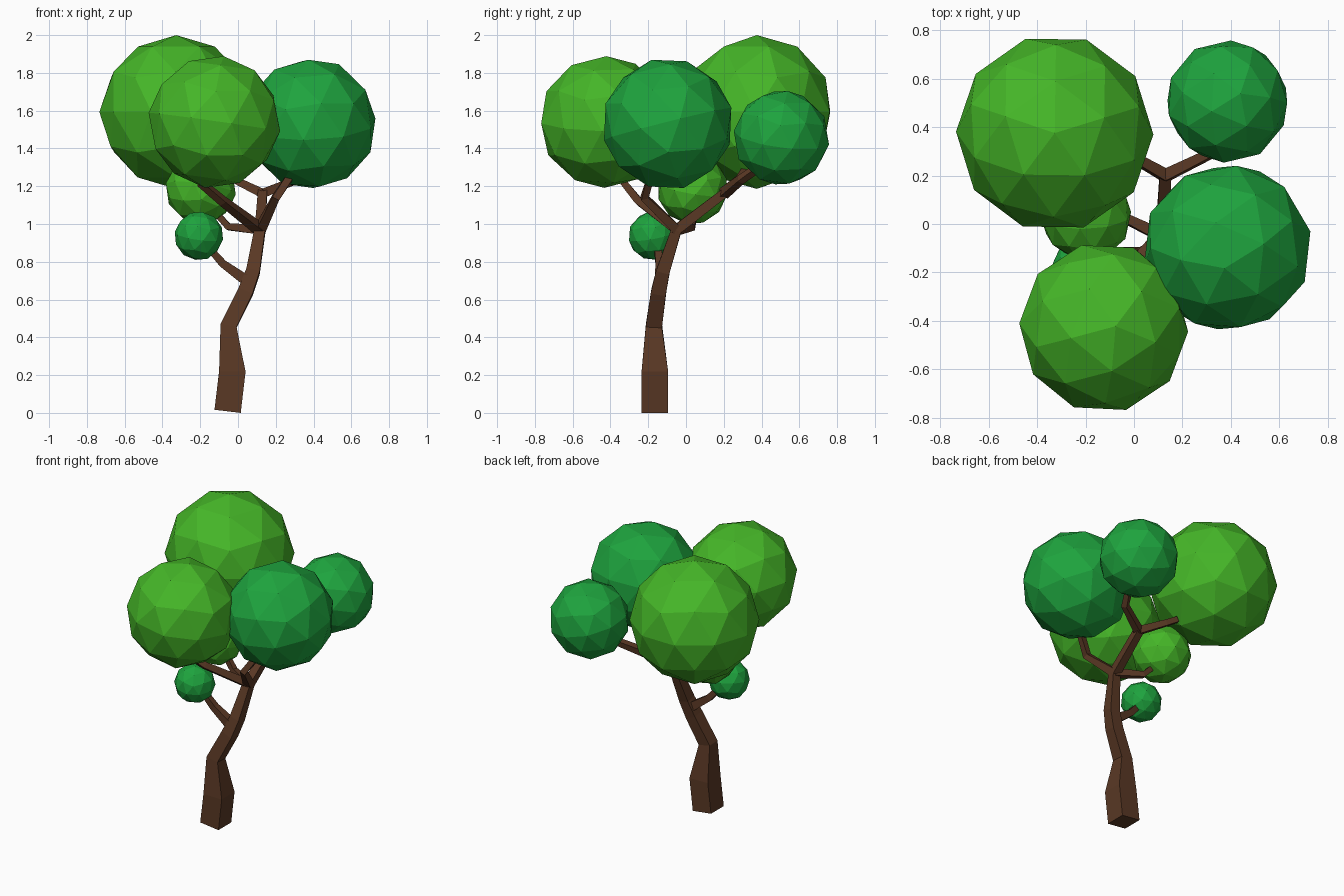
import bpy, bmesh
from mathutils import Vector, Euler

if "Cube" in bpy.data.objects:
    bpy.data.objects.remove(bpy.data.objects["Cube"])


def material(name, color):
    m = bpy.data.materials.new(name)
    m.diffuse_color = (*color, 1)
    m.use_nodes = True
    m.node_tree.nodes["Principled BSDF"].inputs["Base Color"].default_value = m.diffuse_color
    return m


BARK = material("bark", (0.102, 0.04, 0.018))
LIGHT = material("light_leaf", (0.06, 0.47, 0.021))
DARK = material("dark_leaf", (0.013, 0.37, 0.048))


def finish(name, bm, mat):
    bmesh.ops.recalc_face_normals(bm, faces=bm.faces)
    me = bpy.data.meshes.new(name)
    bm.to_mesh(me)
    bm.free()
    me.materials.append(mat)
    ob = bpy.data.objects.new(name, me)
    bpy.context.collection.objects.link(ob)
    return ob


def limb(name, path, side):
    """Four-sided tapered limb through points (x, y, z, half width)."""
    bm = bmesh.new()
    pts = [Vector(p[:3]) for p in path]
    rings = []
    for i, p in enumerate(pts):
        t = Vector((0, 0, 0))
        if i > 0:
            t += (p - pts[i - 1]).normalized()
        if i < len(pts) - 1:
            t += (pts[i + 1] - p).normalized()
        t.normalize()
        u = Vector(side)
        u = (u - t * u.dot(t)).normalized()
        v = t.cross(u)
        r = path[i][3]
        rings.append([bm.verts.new(p + u * r * a + v * r * b)
                      for a, b in ((-1, -1), (1, -1), (1, 1), (-1, 1))])
    for a, b in zip(rings, rings[1:]):
        for k in range(4):
            n = (k + 1) % 4
            bm.faces.new((a[k], a[n], b[n], b[k]))
    bm.faces.new(rings[0])
    bm.faces.new(rings[-1])
    return finish(name, bm, BARK)


def leaf_ball(name, center, radius, rot, mat):
    bm = bmesh.new()
    bmesh.ops.create_icosphere(bm, subdivisions=2, radius=radius)
    ob = finish(name, bm, mat)
    ob.location = center
    ob.rotation_euler = Euler(rot)
    return ob


X, Y = (1, 0, 0), (0, 1, 0)
FORK = (0.117, -0.05, 0.97, 0.026)

# Trunk and the limb continuing to the back
limb("trunk", [(-0.055, -0.165, 0.0083, 0.07), (-0.03, -0.165, 0.22, 0.07),
               (-0.05, -0.17, 0.46, 0.043), (0.04, -0.145, 0.64, 0.04),
               (0.08, -0.122, 0.75, 0.036), (0.117, -0.05, 0.97, 0.028),
               (0.13, 0.205, 1.165, 0.024)], X)

# Branches
limb("lower_branch", [(0.06, -0.135, 0.69, 0.03), (-0.08, -0.14, 0.79, 0.021),
                      (-0.15, -0.15, 0.87, 0.018)], Y)
limb("left_branch", [FORK, (-0.05, 0.03, 0.985, 0.018),
                     (-0.10, 0.04, 1.04, 0.017)], Y)
limb("front_branch", [FORK, (-0.08, -0.25, 1.12, 0.02),
                      (-0.2, -0.33, 1.22, 0.018)], X)
limb("right_branch", [FORK, (0.2, -0.22, 1.14, 0.02),
                      (0.29, -0.18, 1.27, 0.018)], X)
limb("back_right_branch", [(0.13, 0.2, 1.162, 0.024), (0.315, 0.29, 1.235, 0.019),
                           (0.37, 0.4, 1.31, 0.018)], Y)
limb("back_left_branch", [(0.13, 0.2, 1.162, 0.024), (-0.02, 0.285, 1.235, 0.019),
                          (-0.09, 0.31, 1.275, 0.018)], Y)

# Leaf clusters
leaf_ball("back_left_leaves", (-0.327, 0.375, 1.593), 0.407, (0, 0, 0.3), LIGHT)
leaf_ball("front_leaves", (-0.125, -0.427, 1.54), 0.352, (0.1, 0.1, 0.9), LIGHT)
leaf_ball("right_leaves", (0.385, -0.097, 1.53), 0.35, (0.2, -0.15, 0.5), DARK)
leaf_ball("back_right_leaves", (0.385, 0.505, 1.457), 0.255, (0.15, 0.2, 1.2), DARK)
leaf_ball("left_leaves", (-0.197, 0.035, 1.185), 0.188, (-0.1, 0.2, 0.4), LIGHT)
leaf_ball("lower_leaves", (-0.207, -0.176, 0.937), 0.13, (0.2, 0.1, 0.2), DARK)
